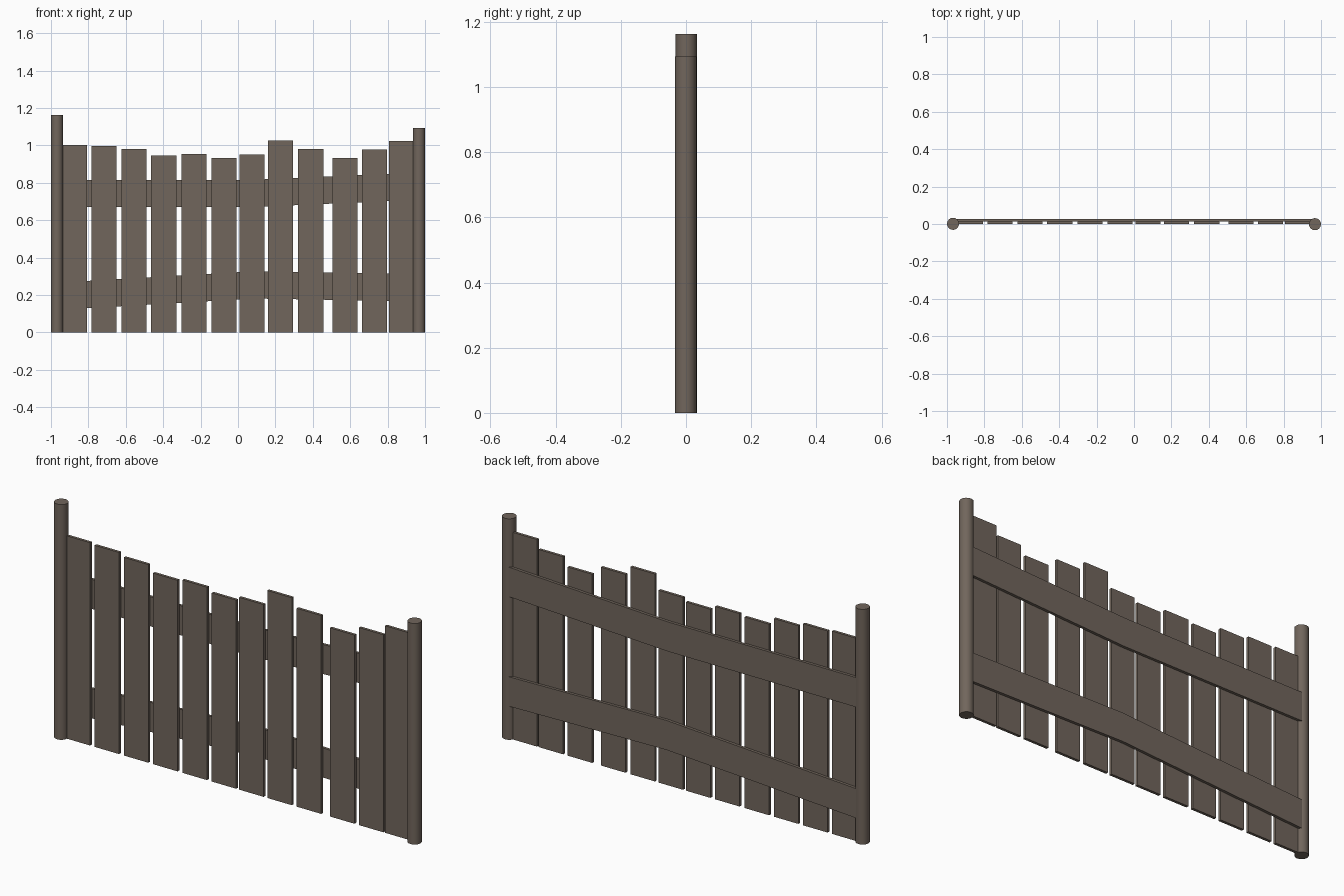
import bpy
import bmesh

if "Cube" in bpy.data.objects:
    bpy.data.objects.remove(bpy.data.objects["Cube"])

wood = bpy.data.materials.new("weathered_wood")
wood.diffuse_color = (0.165, 0.132, 0.107, 1)
wood.use_nodes = True
wood.node_tree.nodes["Principled BSDF"].inputs["Base Color"].default_value = wood.diffuse_color


def finish(bm, name):
    bmesh.ops.recalc_face_normals(bm, faces=bm.faces)
    me = bpy.data.meshes.new(name)
    bm.to_mesh(me)
    bm.free()
    me.materials.append(wood)
    ob = bpy.data.objects.new(name, me)
    bpy.context.collection.objects.link(ob)
    return ob


def slab(name, outline, y0, y1):
    """Extrude an x-z outline from y0 to y1."""
    bm = bmesh.new()
    face = bm.faces.new([bm.verts.new((x, y0, z)) for x, z in outline])
    ext = bmesh.ops.extrude_face_region(bm, geom=[face])
    verts = [g for g in ext["geom"] if isinstance(g, bmesh.types.BMVert)]
    bmesh.ops.translate(bm, verts=verts, vec=(0, y1 - y0, 0))
    return finish(bm, name)


# Round posts
def post(name, x, y, height):
    bpy.ops.mesh.primitive_cylinder_add(vertices=16, radius=0.0325, depth=height,
                                        location=(x, y, height / 2))
    ob = bpy.context.object
    ob.name = name
    ob.data.materials.append(wood)
    bpy.ops.object.shade_smooth_by_angle()


post("left_post", -0.9675, 0.001, 1.163)
post("right_post", 0.9675, -0.001, 1.093)

# Vertical planks: centre x and height
planks = [(-0.875, 1.003), (-0.717, 0.997), (-0.557, 0.98), (-0.397, 0.945),
          (-0.236, 0.954), (-0.076, 0.933), (0.074, 0.951), (0.228, 1.026),
          (0.389, 0.981), (0.571, 0.933), (0.73, 0.977), (0.873, 1.024)]
for i, (x, h) in enumerate(planks):
    a, b = x - 0.067, x + 0.067
    slab(f"plank_{i + 1}", [(a, 0), (b, 0), (b, h), (a, h)], -0.001, 0.013)


# Bent horizontal rails on the back: underside points, constant height
def rail(name, pts, h=0.146):
    top = [(x, z + h) for x, z in reversed(pts)]
    slab(name, pts + top, 0.013, 0.027)


rail("upper_rail", [(-0.95, 0.67), (0.08, 0.67), (0.95, 0.708)])
rail("lower_rail", [(-0.95, 0.121), (0.09, 0.181), (0.95, 0.166)])
